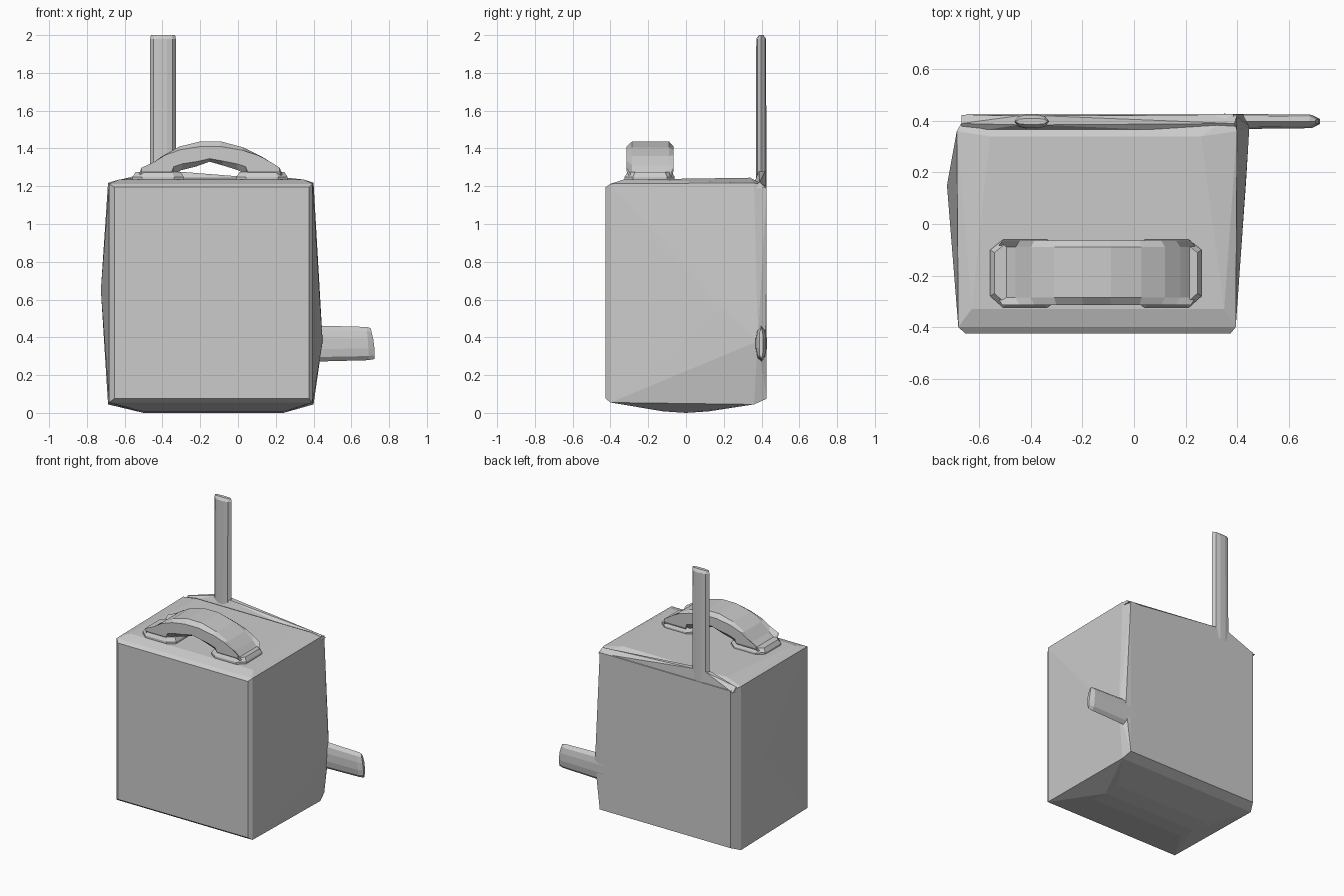
import bpy, bmesh
from mathutils import Vector


def finish(bm, name):
    bmesh.ops.recalc_face_normals(bm, faces=bm.faces[:])
    me = bpy.data.meshes.new(name)
    bm.to_mesh(me)
    bm.free()
    ob = bpy.data.objects.new(name, me)
    bpy.context.collection.objects.link(ob)
    return ob


def hull(name, pts):
    """Faceted convex solid around the given points."""
    bm = bmesh.new()
    for p in pts:
        bm.verts.new(p)
    res = bmesh.ops.convex_hull(bm, input=bm.verts[:])
    loose = [v for v in bm.verts if not v.link_faces]
    bmesh.ops.delete(bm, geom=loose, context='VERTS')
    return finish(bm, name)


def rect(xs, y, zs):
    return [(x, y, z) for x in xs for z in zs]


def loft(name, rings):
    """Skin a list of equal-length point rings and cap both ends."""
    bm = bmesh.new()
    vs = [[bm.verts.new(p) for p in r] for r in rings]
    n = len(rings[0])
    for a, b in zip(vs, vs[1:]):
        for i in range(n):
            j = (i + 1) % n
            bm.faces.new((a[i], a[j], b[j], b[i]))
    bm.faces.new(vs[0])
    bm.faces.new(vs[-1])
    return finish(bm, name)


# Case: chamfered front and back, slightly bulging sides, crowned top and base
body = rect((-0.655, 0.375), -0.425, (0.075, 1.195))
body += rect((-0.682, 0.395), -0.40, (0.055, 1.213))
body += rect((-0.688, 0.40), 0.36, (0.045, 1.218))
body += rect((-0.65, 0.385), 0.427, (0.075, 1.2))
body += [(-0.63, -0.33, 1.235), (0.35, -0.33, 1.235),
         (-0.56, 0.34, 1.245), (0.26, 0.34, 1.245)]
body += [(-0.726, 0.15, 0.65), (0.436, 0.18, 0.55),
         (0.448, 0.38, 0.38), (0.425, 0.424, 0.4)]
body += [(x, y, z) for x in (-0.5, 0.24)
         for y, z in ((-0.12, 0.008), (0.0, 0.0), (0.12, 0.008))]
hull("case", body)

# Ridge along the rear top edge rising to the mast
rim = [(x, y, 1.19) for x in (-0.67, 0.40) for y in (0.35, 0.424)]
rim += [(-0.67, 0.39, 1.222), (0.39, 0.39, 1.222)]
rim += [(x, y, 1.28) for x in (-0.45, -0.35) for y in (0.385, 0.42)]
hull("rear_rim", rim)

# Flat oval cross-section: (wide, thin) offsets
OVAL = [(-1, 0), (-0.75, 0.75), (-0.3, 1), (0.3, 1), (0.75, 0.75),
        (1, 0), (0.75, -0.75), (0.3, -1), (-0.3, -1), (-0.75, -0.75)]

# Mast
loft("mast", [[(-0.397 + u * w, 0.398 + v * t, z) for u, v in OVAL]
              for z, w, t in ((1.15, 0.068, 0.028), (1.98, 0.068, 0.026),
                              (2.0, 0.064, 0.012))])

# Side spout with a slanted tip
loft("spout", [[(x - s * max(0, u), 0.398 + v * t, 0.367 + u * w) for u, v in OVAL]
               for x, w, t, s in ((0.35, 0.097, 0.03, 0), (0.69, 0.088, 0.026, 0.01),
                                  (0.722, 0.082, 0.01, 0.02))])

# Arched handle: side profile extruded across y, long edges chamfered
outer = [(-0.53, 1.25), (-0.46, 1.30), (-0.40, 1.36), (-0.31, 1.41),
         (-0.20, 1.437), (-0.09, 1.437), (0.03, 1.405), (0.12, 1.36),
         (0.18, 1.31), (0.24, 1.25)]
inner = [(0.24, 1.22), (0.06, 1.22), (0.05, 1.26), (0.0, 1.285), (-0.08, 1.31),
         (-0.15, 1.33), (-0.22, 1.305), (-0.30, 1.285), (-0.35, 1.26),
         (-0.36, 1.22), (-0.53, 1.22)]
loft("handle", [[(-0.15 + (x + 0.15) * k, y, 1.37 + (z - 1.37) * f)
                 for x, z in outer + inner]
                for y, k, f in ((-0.315, 0.95, 0.6), (-0.285, 1, 1),
                                (-0.09, 1, 1), (-0.065, 0.95, 0.6))])

# Handle foot pads, mirrored about the handle centre
for side, name in ((-1, "handle_foot_left"), (1, "handle_foot_right")):
    pad = []
    for z, i in ((1.22, 0.0), (1.25, 0.0), (1.275, 0.04)):
        for a, b in ((0.14, -0.29), (0.14, -0.10), (0.19, -0.325), (0.36, -0.325),
                     (0.19, -0.06), (0.36, -0.06), (0.41, -0.28), (0.41, -0.10)):
            a2 = 0.275 + (a - 0.275) * (1 - 3 * i)
            b2 = -0.19 + (b + 0.19) * (1 - 3 * i)
            pad.append((-0.148 + side * a2, b2, z))
    hull(name, pad)
